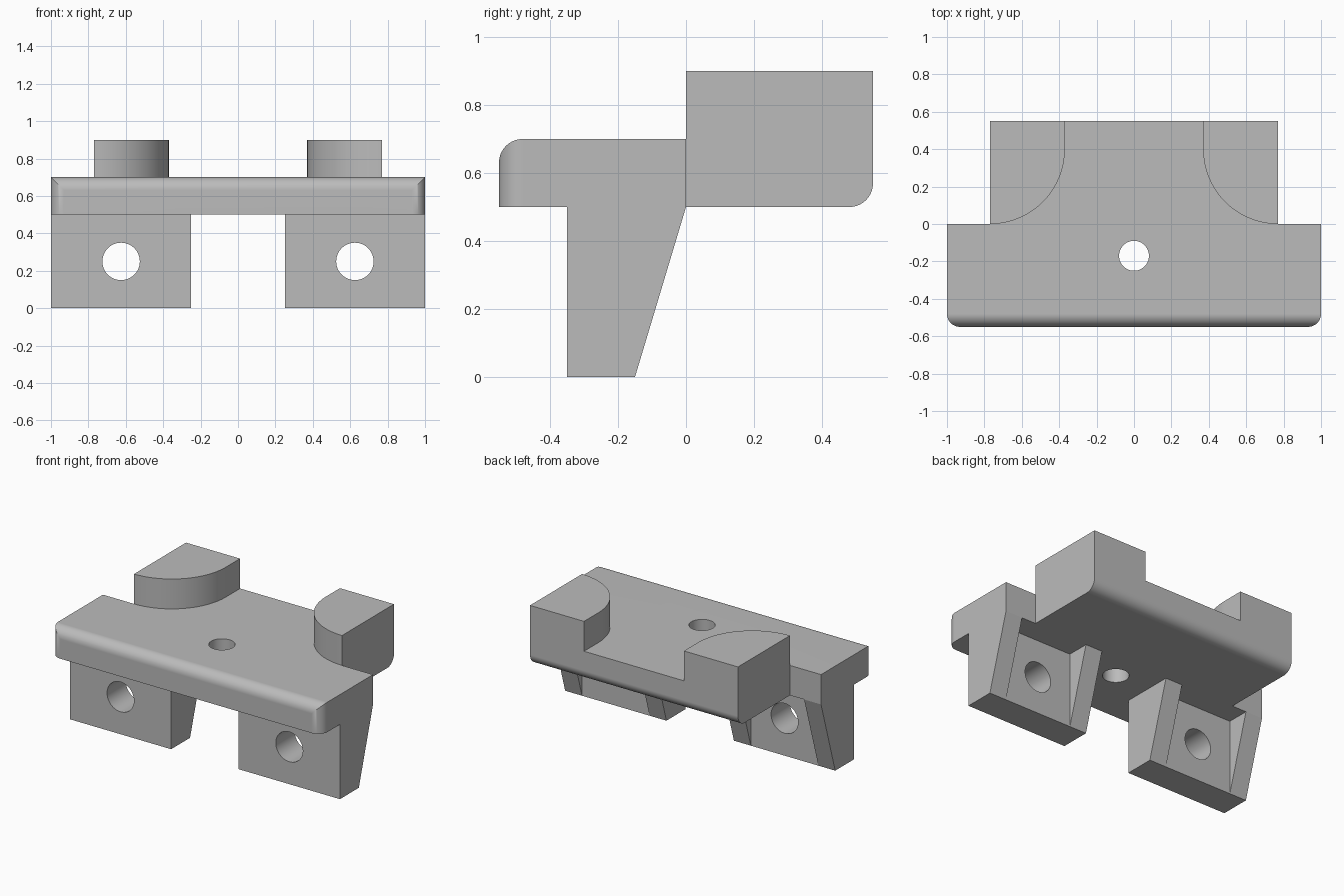
import bpy, bmesh, math

cube = bpy.data.objects.get("Cube")
if cube:
    bpy.data.objects.remove(cube, do_unlink=True)

grey = bpy.data.materials.new("plain grey")
grey.use_nodes = True
colour = (0.5, 0.5, 0.5, 1)
grey.diffuse_color = colour
grey.node_tree.nodes["Principled BSDF"].inputs["Base Color"].default_value = colour

FILLET = 0.07


def arc(ca, cb, r, start, end, steps=16):
    """Points along an arc, angles in degrees."""
    angles = [math.radians(start + (end - start) * i / steps) for i in range(steps + 1)]
    return [(ca + r * math.cos(t), cb + r * math.sin(t)) for t in angles]


def circle(ca, cb, r):
    return arc(ca, cb, r, 0, 360, 48)[:-1]


def prism(name, axis, points, low, high):
    """Extrude a flat outline along the given axis."""
    def place(a, b, d):
        return {"x": (d, a, b), "y": (a, d, b), "z": (a, b, d)}[axis]
    bm = bmesh.new()
    bottom = [bm.verts.new(place(a, b, low)) for a, b in points]
    top = [bm.verts.new(place(a, b, high)) for a, b in points]
    bm.faces.new(bottom)
    bm.faces.new(top)
    for i in range(len(points)):
        j = (i + 1) % len(points)
        bm.faces.new((bottom[i], bottom[j], top[j], top[i]))
    bmesh.ops.recalc_face_normals(bm, faces=bm.faces)
    mesh = bpy.data.meshes.new(name)
    bm.to_mesh(mesh)
    bm.free()
    mesh.materials.append(grey)
    obj = bpy.data.objects.new(name, mesh)
    bpy.context.collection.objects.link(obj)
    return obj


def activate(obj):
    bpy.ops.object.select_all(action="DESELECT")
    obj.select_set(True)
    bpy.context.view_layer.objects.active = obj


def combine(obj, tool, operation="DIFFERENCE"):
    activate(obj)
    mod = obj.modifiers.new("cut", "BOOLEAN")
    mod.operation = operation
    mod.solver = "EXACT"
    mod.object = tool
    bpy.ops.object.modifier_apply(modifier=mod.name)
    bpy.data.objects.remove(tool, do_unlink=True)


def finish(obj):
    activate(obj)
    bpy.ops.object.shade_smooth_by_angle(angle=math.radians(30))
    mod = obj.modifiers.new("flat faces stay flat", "WEIGHTED_NORMAL")
    mod.keep_sharp = True


# Front plate: rounded front top edge, rounded front corners, centre hole
front = -0.55 + FILLET
profile = [(-0.55, 0.5), (0, 0.5), (0, 0.7)] + arc(front, 0.7 - FILLET, FILLET, 90, 180)
plate = prism("front_plate", "x", profile, -1, 1)
side = 1 - FILLET
plan = (arc(-side, front, FILLET, 180, 270) + arc(side, front, FILLET, 270, 360)
        + [(1, 0.2), (-1, 0.2)])
combine(plate, prism("corner_tool", "z", plan, 0.4, 0.8), "INTERSECT")
combine(plate, prism("hole_tool", "z", circle(0, -0.17, 0.08), 0.4, 0.8))
finish(plate)

# Rear block with rounded lower back edge
profile = ([(0, 0.5)] + arc(0.55 - FILLET, 0.5 + FILLET, FILLET, 270, 360)
           + [(0.55, 0.7), (0, 0.7)])
finish(prism("rear_block", "x", profile, -0.77, 0.77))

for label, s in (("left", 1), ("right", -1)):
    # Raised pad with a concave-free quarter round inner side
    outline = arc(0.77, 0.4, 0.4, 180, 270, 32) + [(0.77, 0.55), (0.37, 0.55)]
    finish(prism(label + "_pad", "z", [(s * a, b) for a, b in outline], 0.7, 0.9))

    # Leg: tapered body pocketed at the back, leaving a wall and two gussets
    body = [(-0.35, 0), (-0.15, 0), (0, 0.5), (-0.35, 0.5)]
    leg = prism(label + "_leg", "x", body, s * 0.25, s * 1.0)
    pocket = [(-0.15, -0.1), (0.1, -0.1), (0.1, 0.6), (-0.15, 0.6)]
    combine(leg, prism("pocket_tool", "x", pocket, s * 0.375, s * 0.875))
    combine(leg, prism("hole_tool", "y", circle(s * 0.625, 0.25, 0.1), -0.5, 0.1))
    finish(leg)
